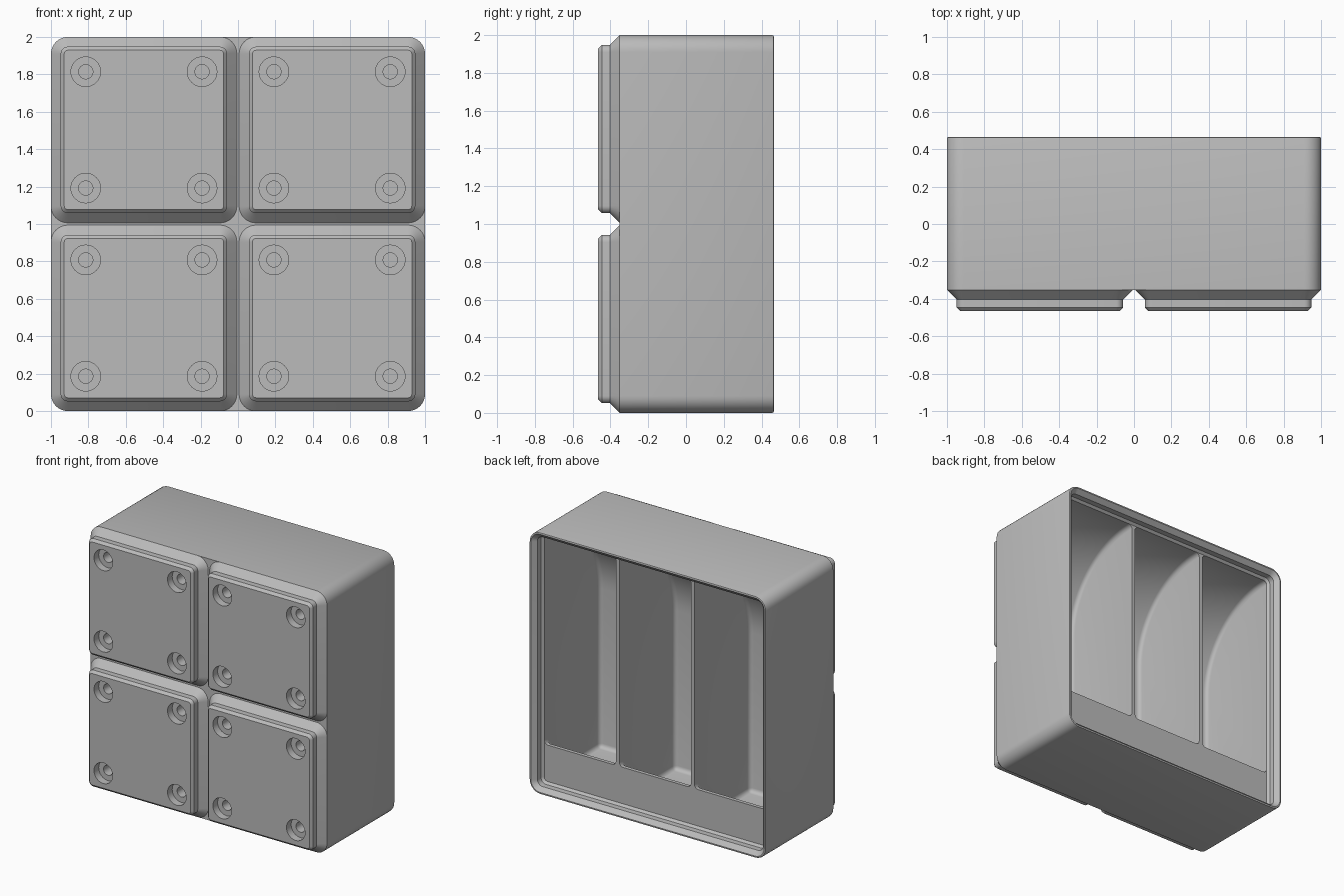
import bpy
import bmesh
from math import pi, cos, sin, radians

if "Cube" in bpy.data.objects:
    bpy.data.objects.remove(bpy.data.objects["Cube"])

grey = bpy.data.materials.new("plain grey")
grey.use_nodes = True
grey.diffuse_color = (0.5, 0.5, 0.5, 1)
grey.node_tree.nodes["Principled BSDF"].inputs["Base Color"].default_value = (0.5, 0.5, 0.5, 1)

BACK, RIM, FLOOR, FRONT = 0.465, 0.373, -0.30, -0.352
PITCH, CORNER, LIP = 0.503, 0.09, 0.062
INNER = 1 - LIP


def make_object(name, bm):
    bmesh.ops.remove_doubles(bm, verts=bm.verts, dist=1e-5)
    bmesh.ops.recalc_face_normals(bm, faces=bm.faces)
    mesh = bpy.data.meshes.new(name)
    bm.to_mesh(mesh)
    bm.free()
    mesh.materials.append(grey)
    obj = bpy.data.objects.new(name, mesh)
    bpy.context.collection.objects.link(obj)
    return obj


def loft(bm, cx, cz, rings, seg=8):
    """Skin rounded squares given as (y, half size, corner radius)."""
    loops = []
    for y, half, r in rings:
        loop = []
        for quarter in range(4):
            mid = pi / 4 + quarter * pi / 2
            sx = 1 if cos(mid) > 0 else -1
            sz = 1 if sin(mid) > 0 else -1
            for i in range(seg + 1):
                a = quarter * pi / 2 + i / seg * pi / 2
                loop.append(bm.verts.new((cx + sx * (half - r) + r * cos(a), y,
                                          cz + sz * (half - r) + r * sin(a))))
        loops.append(loop)
    n = len(loops[0])
    for a, b in zip(loops, loops[1:]):
        for i in range(n):
            j = (i + 1) % n
            bm.faces.new((a[i], a[j], b[j], b[i]))
    bm.faces.new(loops[0])
    bm.faces.new(loops[-1])


def cut(obj, cutter):
    mod = obj.modifiers.new("cut", "BOOLEAN")
    mod.operation = "DIFFERENCE"
    mod.solver = "EXACT"
    mod.object = cutter
    bpy.context.view_layer.objects.active = obj
    bpy.ops.object.modifier_apply(modifier=mod.name)


def smooth(obj):
    bpy.ops.object.select_all(action="DESELECT")
    obj.select_set(True)
    bpy.context.view_layer.objects.active = obj
    bpy.ops.object.shade_smooth_by_angle(angle=radians(30))


# Outer block, with a softened rim
bm = bmesh.new()
loft(bm, 0, 1, [(FRONT, 1, CORNER), (BACK - 0.008, 1, CORNER),
                (BACK - 0.002, 0.998, CORNER), (BACK, 0.992, CORNER - 0.008)])
body = make_object("bin_body", bm)

# Stepped recess inside the stacking lip
bm = bmesh.new()
lip = [(RIM, LIP), (0.39, 0.0455), (0.433, 0.0455), (BACK, 0.0135), (0.48, 0.0135)]
loft(bm, 0, 1, [(y, 1 - off, CORNER - off) for y, off in lip])
cutters = [make_object("lip_cutter", bm)]

# Three compartments, each with a scoop at the top and a label shelf at the bottom
WALL, SCOOP = 0.029, 0.66
width = (2 * INNER - 2 * WALL) / 3
top = 1 + INNER
profile = [(FLOOR, LIP), (0.10, LIP), (0.345, 0.34), (0.42, 0.34), (0.42, top)]
for i in range(21):
    a = i / 20 * pi / 2
    profile.append((FLOOR + SCOOP * (1 - sin(a)), top - SCOOP * (1 - cos(a))))
# the arc runs from the floor upward, so it is reversed to follow the outline
arc = [(FLOOR + SCOOP * (1 - cos(i / 20 * pi / 2)),
        top - SCOOP * (1 - sin(i / 20 * pi / 2))) for i in range(20, -1, -1)]
profile = profile[:5] + arc

for k in (-1, 0, 1):
    bm = bmesh.new()
    x0 = k * (width + WALL) - width / 2
    start = [bm.verts.new((x0, y, z)) for y, z in profile]
    face = bm.faces.new(start)
    ext = bmesh.ops.extrude_face_region(bm, geom=[face], use_keep_orig=True)
    moved = [v for v in ext["geom"] if isinstance(v, bmesh.types.BMVert)]
    bmesh.ops.translate(bm, verts=moved, vec=(width, 0, 0))
    bmesh.ops.recalc_face_normals(bm, faces=bm.faces)
    edges = []
    for e in bm.edges:
        p, q = (v.co for v in e.verts)
        outline = abs(p.x - q.x) < 1e-5
        low_corner = p.y < FLOOR + 0.001 and p.z < LIP + 0.001
        if outline or low_corner:
            edges.append(e)
    bmesh.ops.bevel(bm, geom=edges, offset=0.032, segments=4, profile=0.5,
                    affect="EDGES", clamp_overlap=True)
    cutters.append(make_object("compartment_cutter", bm))

# Counterbored holes, four per foot
bm = bmesh.new()
for cx in (-PITCH, PITCH):
    for cz in (1 - PITCH, 1 + PITCH):
        for dx in (-0.311, 0.311):
            for dz in (-0.311, 0.311):
                loft(bm, cx + dx, cz + dz,
                     [(y, r, r) for y, r in ((-0.5, 0.079), (-0.408, 0.079),
                                             (-0.408, 0.038), (-0.321, 0.038))])
holes = make_object("hole_cutter", bm)
cutters.append(holes)

for c in cutters:
    cut(body, c)
smooth(body)

# Four stepped feet on the front
for side, cx in (("left", PITCH), ("right", -PITCH)):
    for level, cz in (("lower", 1 - PITCH), ("upper", 1 + PITCH)):
        bm = bmesh.new()
        loft(bm, cx, cz, [(-BACK, 0.426, 0.019), (-0.446, 0.445, 0.038),
                          (-0.403, 0.445, 0.038), (FRONT, 0.497, CORNER)])
        foot = make_object(f"{level}_{side}_foot", bm)
        cut(foot, holes)
        smooth(foot)

for c in cutters:
    bpy.data.objects.remove(c)
